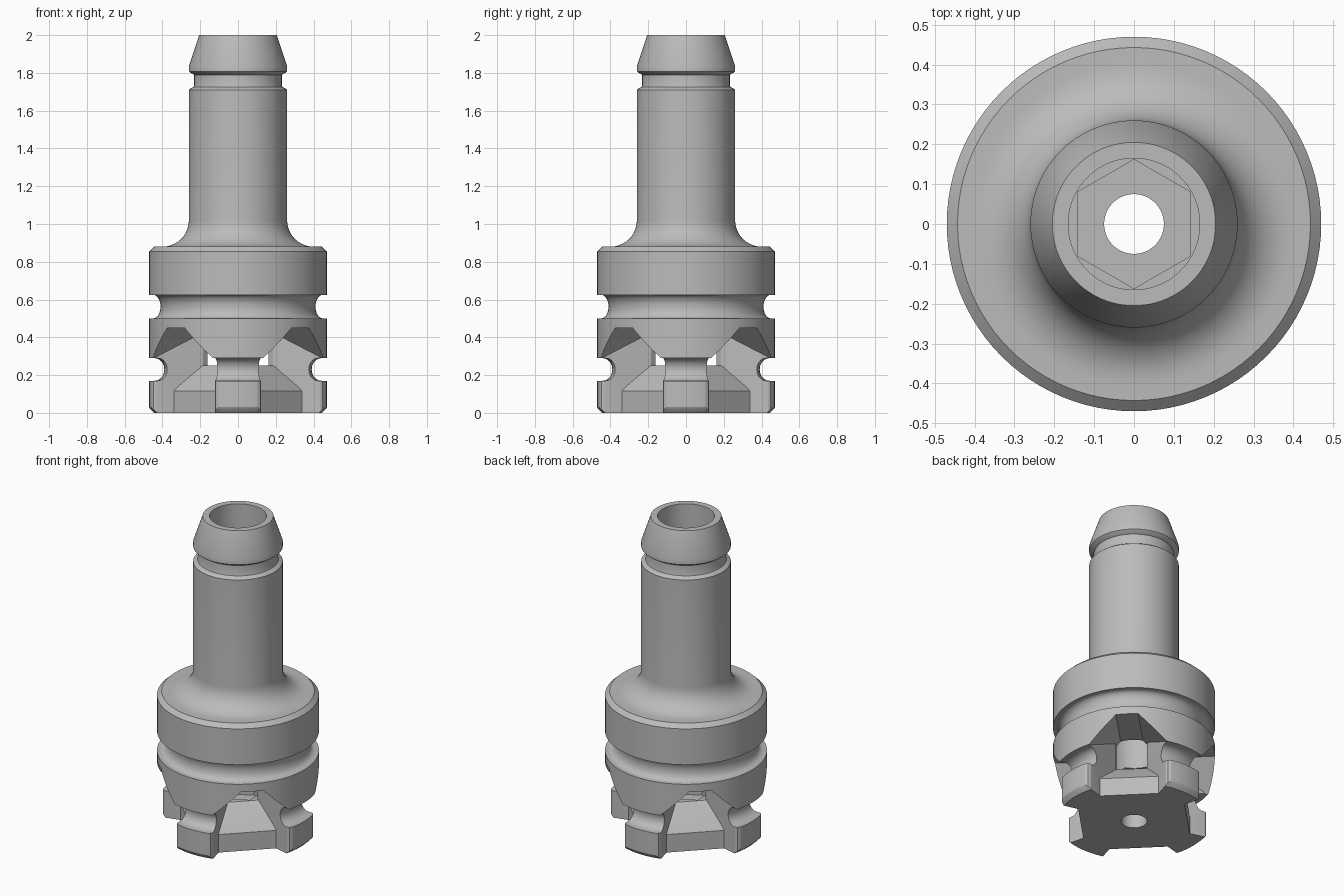
import bpy, bmesh, math
from mathutils import Matrix, Vector

if "Cube" in bpy.data.objects:
    bpy.data.objects.remove(bpy.data.objects["Cube"])

steel = bpy.data.materials.new("grey steel")
steel.use_nodes = True
grey = (0.5, 0.5, 0.5, 1)
steel.diffuse_color = grey
steel.node_tree.nodes["Principled BSDF"].inputs["Base Color"].default_value = grey


def finish(name, bm):
    bmesh.ops.recalc_face_normals(bm, faces=bm.faces)
    mesh = bpy.data.meshes.new(name)
    bm.to_mesh(mesh)
    bm.free()
    mesh.materials.append(steel)
    ob = bpy.data.objects.new(name, mesh)
    bpy.context.collection.objects.link(ob)
    return ob


def prism(name, points, place, direction):
    """Extrude a flat outline; place turns a 2D point into a 3D one."""
    bm = bmesh.new()
    face = bm.faces.new([bm.verts.new(place(a, b)) for a, b in points])
    side = bmesh.ops.extrude_face_region(bm, geom=[face])["geom"]
    verts = [v for v in side if isinstance(v, bmesh.types.BMVert)]
    bmesh.ops.translate(bm, verts=verts, vec=direction)
    return finish(name, bm)


def lathe(name, profile, steps=96):
    bm = bmesh.new()
    rings = []
    for i in range(steps):
        a = math.tau * i / steps
        rings.append([bm.verts.new((r * math.cos(a), r * math.sin(a), z)) for r, z in profile])
    for i in range(steps):
        here, there = rings[i], rings[(i + 1) % steps]
        for j in range(len(profile)):
            k = (j + 1) % len(profile)
            bm.faces.new((here[j], there[j], there[k], here[k]))
    return finish(name, bm)


def boolean(target, tool, operation):
    mod = target.modifiers.new("cut", "BOOLEAN")
    mod.object, mod.operation, mod.solver = tool, operation, "EXACT"
    graph = bpy.context.evaluated_depsgraph_get()
    mesh = bpy.data.meshes.new_from_object(target.evaluated_get(graph))
    target.modifiers.clear()
    target.data = mesh
    bpy.data.objects.remove(tool)


def groove(low, high, floor, rim=0.47):
    """Rounded ring groove, listed upwards."""
    mid, half, depth = (low + high) / 2, (high - low) / 2, rim - floor
    arc = [math.radians(-90 + 18 * i) for i in range(11)]
    soft = depth * 0.65
    curve = [(floor + soft * (1 - math.cos(a)), mid + half * math.sin(a)) for a in arc]
    return [(rim, low)] + curve + [(rim, high)]


# Turned body with its bore
fillet = [(0.40 - 0.14 * math.sin(t), 1.02 - 0.14 * math.cos(t))
          for t in [math.radians(9 * i) for i in range(11)]]
profile = [(0.075, 0), (0.445, 0), (0.465, 0.02), (0.47, 0.03)]
profile += groove(0.17, 0.29, 0.39) + groove(0.5, 0.625, 0.41)
profile += [(0.47, 0.855), (0.443, 0.88)] + fillet
profile += [(0.26, 1.71), (0.255, 1.715), (0.235, 1.725), (0.232, 1.735), (0.232, 1.79),
            (0.255, 1.803), (0.26, 1.808), (0.26, 1.835), (0.205, 2.0),
            (0.165, 2.0), (0.165, 0.25), (0.075, 0.25)]
body = lathe("holder_body", profile)

# Hexagonal socket in the bore floor
hexagon = [(0.162 * math.sin(math.tau * i / 6), 0.162 * math.cos(math.tau * i / 6)) for i in range(6)]
boolean(body, prism("hex_cutter", hexagon, lambda a, b: Vector((a, b, 0.15)), (0, 0, 0.13)), "DIFFERENCE")

# Four diagonal pockets that leave the lobes between them
half_plan = [(0.1, 0.09), (0.172, 0.09), (0.385, 0.213), (0.394, 0.22), (0.4, 0.232),
             (0.397, 0.25), (0.5, 0.6), (0.8, 0.6)]
plan = half_plan + [(d, -w) for d, w in reversed(half_plan)]
side = [(0.05, 0.252), (0.172, 0.252), (0.295, 0.135), (0.31, 0.115), (0.31, -0.1),
        (0.9, -0.1), (0.9, 0.6), (0.05, 0.6)]
arch = [(-0.065, 0.45), (0.065, 0.45), (0.665, -0.15), (-0.665, -0.15)]
for i in range(4):
    pocket = prism("pocket_cutter", plan, lambda d, w: Vector((d, w, -0.2)), (0, 0, 1))
    floor = prism("floor_cutter", side, lambda d, z: Vector((d, -1, z)), (0, 2, 0))
    roof = prism("roof_cutter", arch, lambda w, z: Vector((0, w, z)), (1, 0, 0))
    boolean(pocket, floor, "INTERSECT")
    boolean(pocket, roof, "INTERSECT")
    pocket.data.transform(Matrix.Rotation(math.radians(45 + 90 * i), 4, "Z"))
    boolean(body, pocket, "DIFFERENCE")

# Smooth turned surfaces, sharp machined edges
for ob in bpy.context.selected_objects:
    ob.select_set(False)
body.select_set(True)
bpy.context.view_layer.objects.active = body
bpy.ops.object.shade_smooth_by_angle(angle=math.radians(25))
